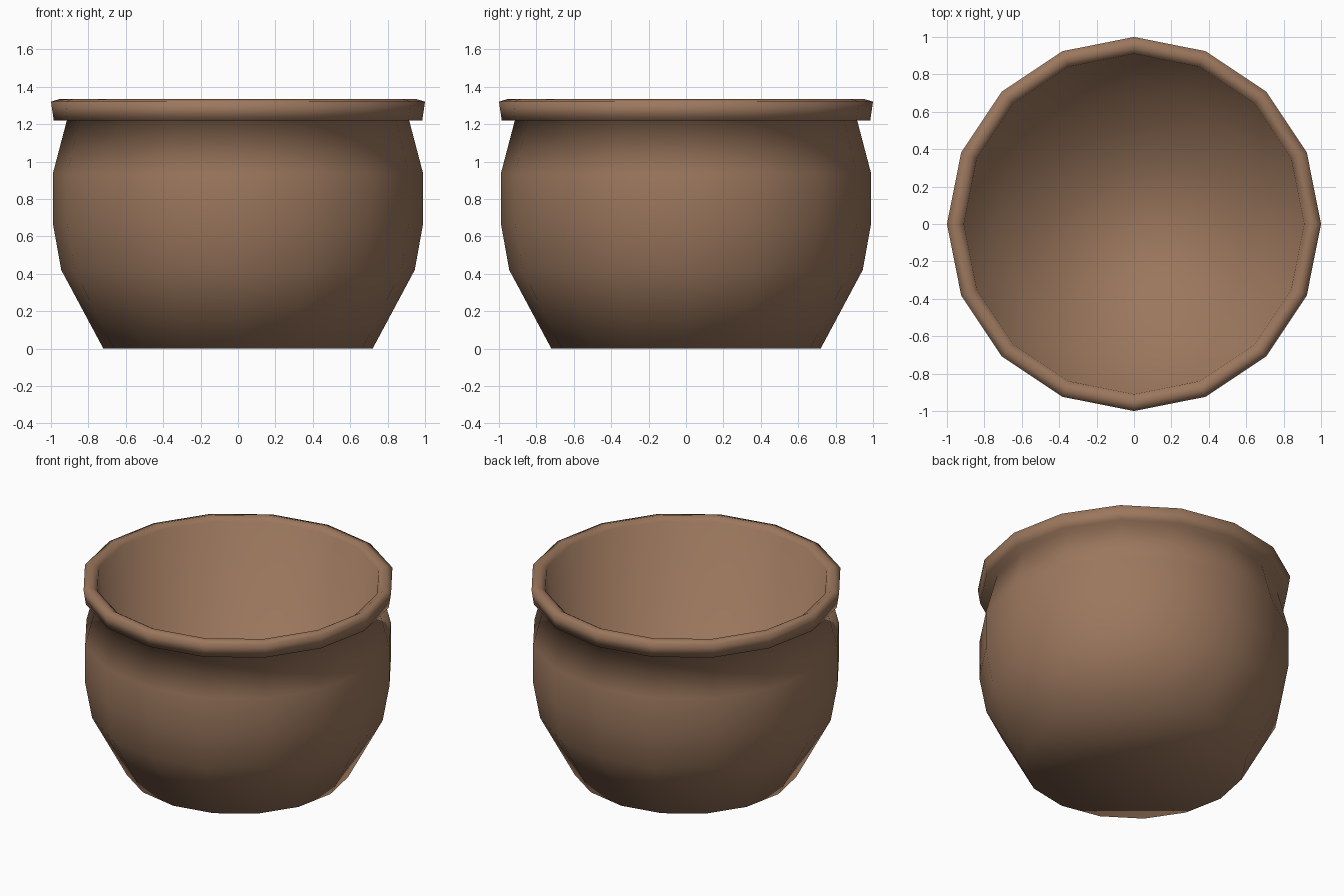
import bpy, math

if "Cube" in bpy.data.objects:
    bpy.data.objects.remove(bpy.data.objects["Cube"])

SIDES = 16

mat = bpy.data.materials.new("clay")
mat.diffuse_color = (0.33, 0.185, 0.11, 1)
mat.use_nodes = True
mat.node_tree.nodes["Principled BSDF"].inputs["Base Color"].default_value = mat.diffuse_color


def lathe(name, profile):
    """Spin an (r, z) profile around z into a 16-sided smooth surface, capped at both ends."""
    n = len(profile)
    verts = [(r * math.cos(2 * math.pi * i / SIDES), r * math.sin(2 * math.pi * i / SIDES), z)
             for r, z in profile for i in range(SIDES)]
    faces = []
    for k in range(n - 1):
        a, b = k * SIDES, (k + 1) * SIDES
        for i in range(SIDES):
            j = (i + 1) % SIDES
            faces.append((a + i, a + j, b + j, b + i))
    faces.append(tuple(reversed(range(SIDES))))
    faces.append(tuple(range((n - 1) * SIDES, n * SIDES)))
    mesh = bpy.data.meshes.new(name)
    mesh.from_pydata(verts, [], faces)
    mesh.polygons.foreach_set("use_smooth", [True] * len(faces))
    mesh.materials.append(mat)
    obj = bpy.data.objects.new(name, mesh)
    bpy.context.collection.objects.link(obj)
    return obj


# Bulging outside, overhanging rim, then a plain tapered inside with a flat floor
outside = [(0.72, 0), (0.945, 0.42), (0.99, 0.67), (0.99, 0.935), (0.915, 1.22)]
rim = [(0.985, 1.22), (1.0, 1.32), (0.95, 1.335), (0.91, 1.31)]
inside = [(0.72, 0.06)]
lathe("pot", outside + rim + inside)
